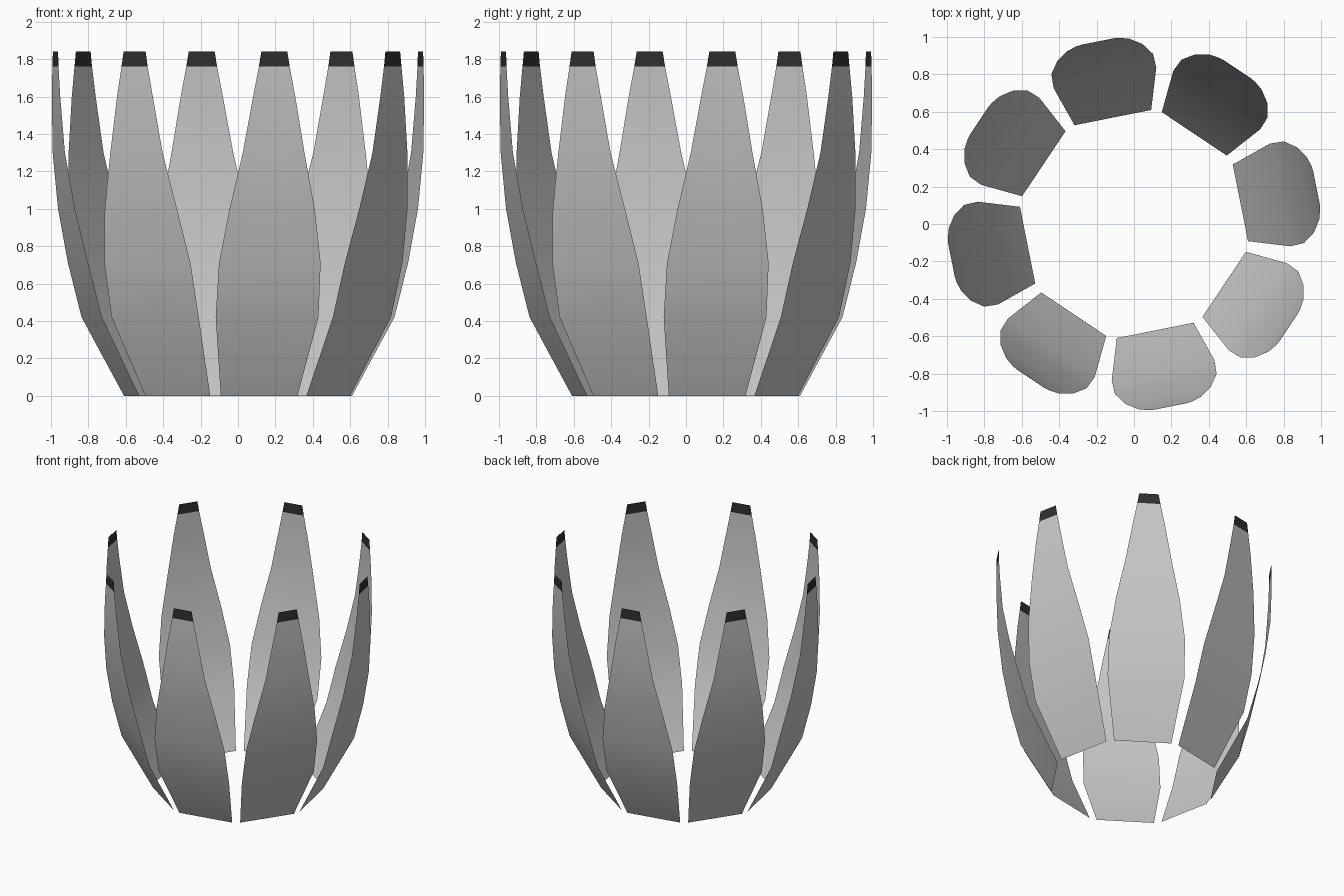
import bpy
import bmesh
from math import cos, sin, radians
from mathutils import Vector

cube = bpy.data.objects.get("Cube")
if cube:
    bpy.data.objects.remove(cube, do_unlink=True)


def make_material(name, value):
    mat = bpy.data.materials.new(name)
    mat.use_nodes = True
    color = (value, value, value, 1)
    mat.diffuse_color = color
    mat.node_tree.nodes["Principled BSDF"].inputs["Base Color"].default_value = color
    return mat


light_grey = make_material("light grey", 0.58)
near_black = make_material("near black", 0.03)

PETALS = 8
TIP_HEIGHT = 1.76

# Petal outline: height, distance from the axis, half width
OUTLINE = [
    (0.0, 0.58, 0.209),
    (0.42, 0.797, 0.28),
    (0.71, 0.872, 0.277),
    (1.0, 0.935, 0.232),
    (1.3, 0.977, 0.168),
    (1.6, 0.992, 0.115),
    (TIP_HEIGHT, 0.995, 0.084),
    (1.84, 0.995, 0.071),
]


def make_petal(name, angle):
    outward = Vector((cos(angle), sin(angle), 0))
    across = Vector((-sin(angle), cos(angle), 0))
    up = Vector((0, 0, 1))
    bm = bmesh.new()
    rows = []
    for z, radius, half in OUTLINE:
        middle = outward * radius + up * z
        rows.append([bm.verts.new(middle + across * half * s) for s in (-1, 0, 1)])
    for low, high in zip(rows, rows[1:]):
        for i in range(2):
            face = bm.faces.new((low[i], low[i + 1], high[i + 1], high[i]))
            face.smooth = True
            # Dark tip
            face.material_index = int(face.calc_center_median().z > TIP_HEIGHT)
    mesh = bpy.data.meshes.new(name)
    bm.to_mesh(mesh)
    bm.free()
    mesh.materials.append(light_grey)
    mesh.materials.append(near_black)
    bpy.context.collection.objects.link(bpy.data.objects.new(name, mesh))


# Ring of petals
for k in range(PETALS):
    make_petal(f"petal_{k + 1}", radians(11.25 + k * 360 / PETALS))
